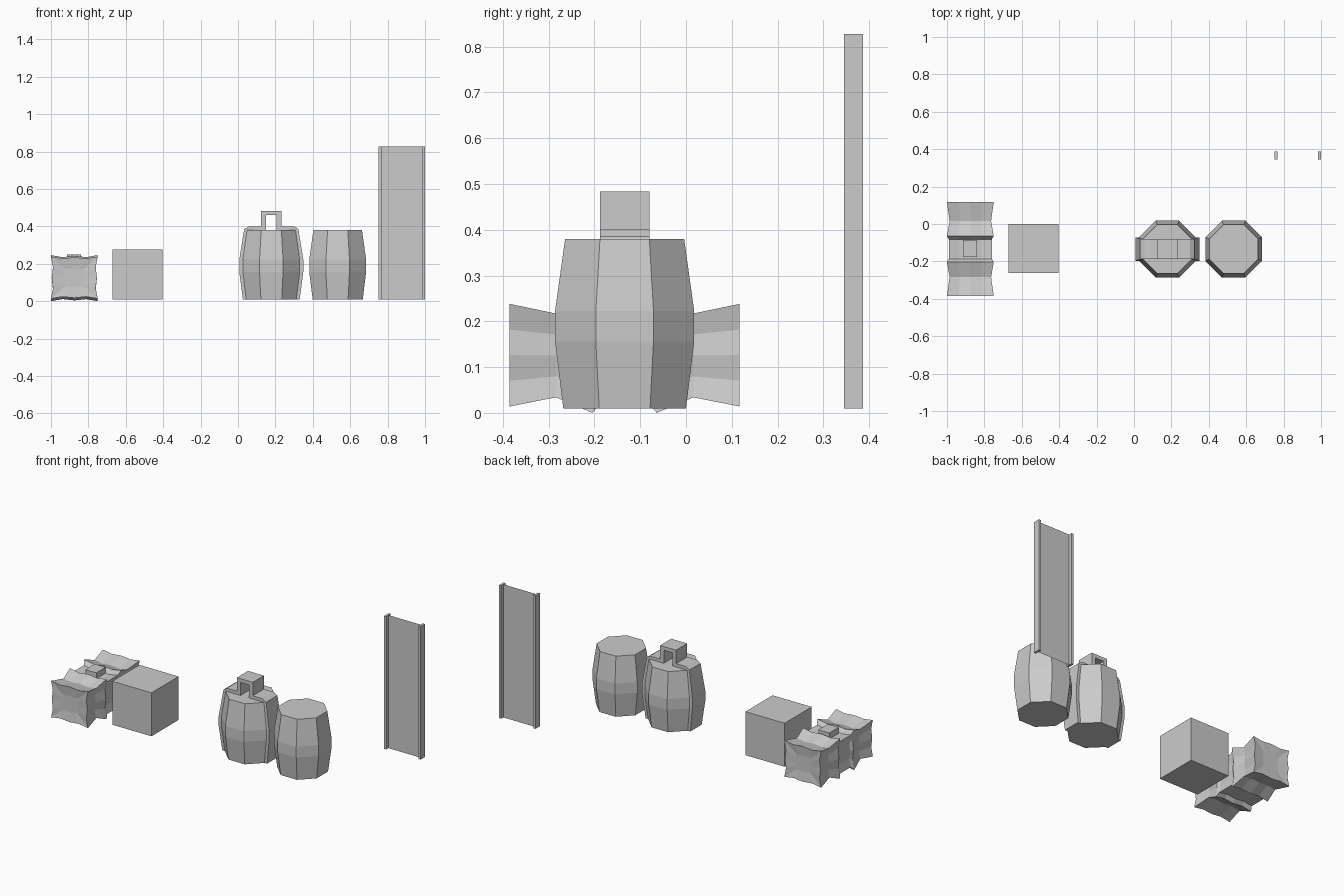
import bpy
import math

if "Cube" in bpy.data.objects:
    bpy.data.objects.remove(bpy.data.objects["Cube"], do_unlink=True)

GREY = (0.6, 0.6, 0.6, 1.0)
grey = bpy.data.materials.new("plain grey")
grey.use_nodes = True
grey.diffuse_color = GREY
grey.node_tree.nodes["Principled BSDF"].inputs["Base Color"].default_value = GREY


def make_object(name, verts, faces):
    mesh = bpy.data.meshes.new(name)
    mesh.from_pydata(verts, [], faces)
    mesh.materials.append(grey)
    obj = bpy.data.objects.new(name, mesh)
    bpy.context.collection.objects.link(obj)
    # Consistent outward normals
    bpy.context.view_layer.objects.active = obj
    obj.select_set(True)
    bpy.ops.object.mode_set(mode='EDIT')
    bpy.ops.mesh.select_all(action='SELECT')
    bpy.ops.mesh.normals_make_consistent(inside=False)
    bpy.ops.object.mode_set(mode='OBJECT')
    obj.select_set(False)
    return obj


def loft(name, rings):
    """Skin a list of equal closed rings and cap both ends."""
    n = len(rings[0])
    verts = [p for ring in rings for p in ring]
    faces = [tuple(range(n)), tuple(range(len(verts) - n, len(verts)))]
    for r in range(len(rings) - 1):
        for i in range(n):
            j = (i + 1) % n
            faces.append((r * n + i, r * n + j, (r + 1) * n + j, (r + 1) * n + i))
    return make_object(name, verts, faces)


def box(name, x0, x1, y0, y1, z0, z1):
    return loft(name, [[(x0, y0, z), (x1, y0, z), (x1, y1, z), (x0, y1, z)]
                       for z in (z0, z1)])


# Two octagonal barrels with flats facing the axes
BARREL_Y = -0.134
BARREL_PROFILE = [(0.134, 0.01), (0.152, 0.156), (0.152, 0.222), (0.13, 0.38)]


def barrel(name, cx):
    rings = []
    for half, z in BARREL_PROFILE:
        radius = half / math.cos(math.pi / 8)
        angles = [math.pi / 8 + k * math.pi / 4 for k in range(8)]
        rings.append([(cx + radius * math.cos(a), BARREL_Y + radius * math.sin(a), z)
                      for a in angles])
    return loft(name, rings)


STRAP_X = 0.178
barrel("strapped_barrel", STRAP_X)
barrel("plain_barrel", 0.533)

# Strap over the barrel, rising into a handle: outer x, z, inner x, z, half width
half_strap = [
    (0.152, 0.01, 0.134, 0.01, 0.055),
    (0.171, 0.156, 0.152, 0.156, 0.063),
    (0.171, 0.222, 0.152, 0.222, 0.063),
    (0.145, 0.385, 0.13, 0.378, 0.054),
    (0.122, 0.4, 0.118, 0.379, 0.054),
    (0.054, 0.4, 0.029, 0.379, 0.054),
    (0.054, 0.483, 0.029, 0.46, 0.054),
]
strap = half_strap + [(-a, b, -c, d, w) for a, b, c, d, w in reversed(half_strap)]
loft("barrel_strap_and_handle", [
    [(STRAP_X + ox, BARREL_Y - w, oz), (STRAP_X + ox, BARREL_Y + w, oz),
     (STRAP_X + ix, BARREL_Y + w, iz), (STRAP_X + ix, BARREL_Y - w, iz)]
    for ox, oz, ix, iz, w in strap])

# Crate
box("crate", -0.67, -0.404, -0.263, 0.0, 0.01, 0.277)

# Bundle: two puckered halves joined by a narrower middle
BUNDLE_X, BUNDLE_Y = -0.875, -0.134
DENTS = [0, 0.011, 0.004, 0.011]


def bundle_ring(offset, half, z0, z1):
    mid, tall = (z0 + z1) / 2, (z1 - z0) / 2
    points = []
    for side in range(4):
        c, s = round(math.cos(side * math.pi / 2)), round(math.sin(side * math.pi / 2))
        for k, dent in enumerate(DENTS):
            u, v = 1 - dent / half, -1 + k / 2
            px, pz = c * u - s * v, s * u + c * v
            points.append((BUNDLE_X + px * half, BUNDLE_Y + offset, mid + pz * tall))
    return points


half_bundle = [
    (0.244, 0.06, 0.07, 0.18),
    (0.251, 0.125, 0.014, 0.238),
    (0.15, 0.111, 0.034, 0.217),
    (0.07, 0.125, 0.0, 0.246),
    (0.052, 0.115, 0.022, 0.22),
]
sections = half_bundle + [(-o, h, a, b) for o, h, a, b in reversed(half_bundle)]
loft("bundle", [bundle_ring(*section) for section in sections])
box("bundle_clasp", -0.914, -0.84, -0.176, -0.085, 0.19, 0.25)

# Upright panel held between two slim posts
for side, x0 in (("right", 0.752), ("left", 0.985)):
    box(side + "_panel_post", x0, x0 + 0.014, 0.345, 0.387, 0.01, 0.827)
make_object("panel", [(0.76, 0.366, 0.01), (0.992, 0.366, 0.01),
                      (0.992, 0.366, 0.827), (0.76, 0.366, 0.827)], [(0, 1, 2, 3)])
